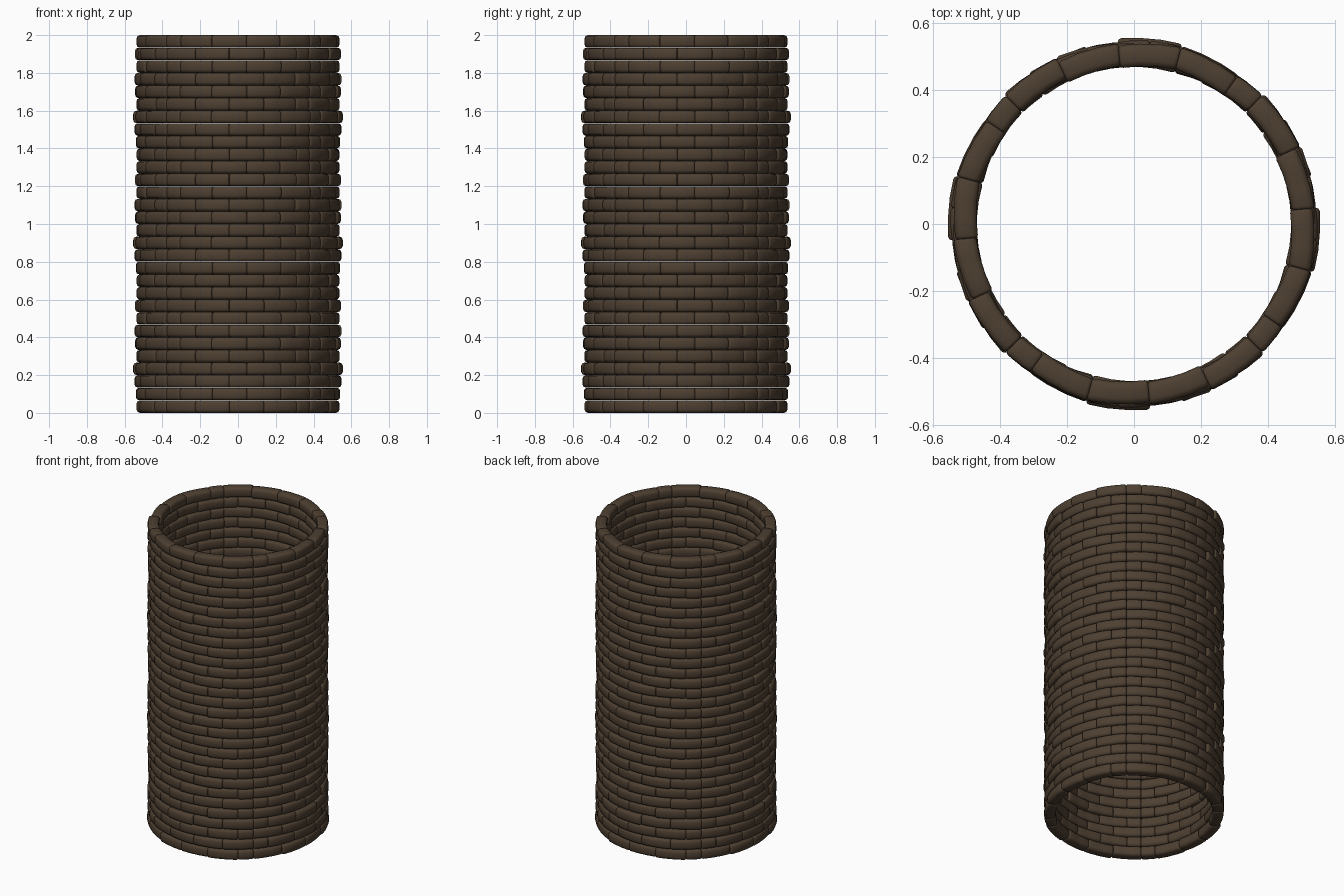
import bpy, bmesh, math, random

if "Cube" in bpy.data.objects:
    bpy.data.objects.remove(bpy.data.objects["Cube"])

random.seed(4)
ROWS, PATTERN = 30, 10          # the brick pattern repeats every ten courses
ROW_H = 2.0 / ROWS
RADIUS, THICK = 0.507, 0.068
BRICK = math.radians(20)        # four and a half bricks to a quarter turn
QUARTER = math.pi / 2

mat = bpy.data.materials.new("dark brown brick")
mat.diffuse_color = (0.075, 0.050, 0.031, 1)
mat.use_nodes = True
mat.node_tree.nodes["Principled BSDF"].inputs["Base Color"].default_value = mat.diffuse_color


def section(w, h, b):
    """Rounded rectangle in (radial, height)."""
    pts = []
    for cx, cz, a0 in ((1, 1, 0), (-1, 1, 90), (-1, -1, 180), (1, -1, 270)):
        for k in range(3):
            a = math.radians(a0 + 45 * k)
            pts.append((cx * (w / 2 - b) + b * math.cos(a),
                        cz * (h / 2 - b) + b * math.sin(a)))
    return pts


def add_brick(bm, a0, a1, z, offset, tilt):
    """One pillow-edged brick bent around the wall from angle a0 to a1."""
    mid, half = (a0 + a1) / 2, (a1 - a0) / 2
    e = 0.009 / RADIUS
    stations = [(-half, 0.014), (-half + e * 0.35, 0.005), (-half + e, 0),
                (-half / 3, 0), (half / 3, 0),
                (half - e, 0), (half - e * 0.35, 0.005), (half, 0.014)]
    rings = []
    for s, shrink in stations:
        r0 = RADIUS + offset + tilt * s
        ring = []
        for dr, dz in section(THICK - shrink, ROW_H - 0.0005 - shrink, 0.017 - shrink / 2):
            a = mid + s
            ring.append(bm.verts.new(((r0 + dr) * math.cos(a), (r0 + dr) * math.sin(a), z + dz)))
        rings.append(ring)
    n = len(rings[0])
    for p, q in zip(rings, rings[1:]):
        for i in range(n):
            bm.faces.new((p[i], p[(i + 1) % n], q[(i + 1) % n], q[i]))
    bm.faces.new(rings[0][::-1])
    bm.faces.new(rings[-1])


# Layout of one quarter, ten courses high: alternate courses start or end with a half brick
layout = []
for row in range(PATTERN):
    widths = [0.5, 1, 1, 1, 1] if row % 2 else [1, 1, 1, 1, 0.5]
    a = -QUARTER / 2
    for w in widths:
        end = a + w * BRICK
        offset, tilt = random.uniform(-0.005, 0.005), random.uniform(-0.03, 0.03)
        if row == 3 and a < 0 < end:      # proud brick
            offset, tilt = 0.014, 0.0
        layout.append((row, a, end, offset, tilt))
        a = end

# Round brick wall: the quarter repeated four times around and three times up
bm = bmesh.new()
for level in range(ROWS // PATTERN):
    for turn in range(4):
        for row, a0, a1, offset, tilt in layout:
            z = (level * PATTERN + row + 0.5) * ROW_H
            add_brick(bm, a0 + turn * QUARTER, a1 + turn * QUARTER, z, offset, tilt)
bmesh.ops.recalc_face_normals(bm, faces=bm.faces)

mesh = bpy.data.meshes.new("round_brick_wall")
bm.to_mesh(mesh)
bm.free()
mesh.materials.append(mat)
wall = bpy.data.objects.new("round_brick_wall", mesh)
bpy.context.collection.objects.link(wall)
bpy.context.view_layer.objects.active = wall
wall.select_set(True)
bpy.ops.object.shade_smooth_by_angle(angle=math.radians(50))
